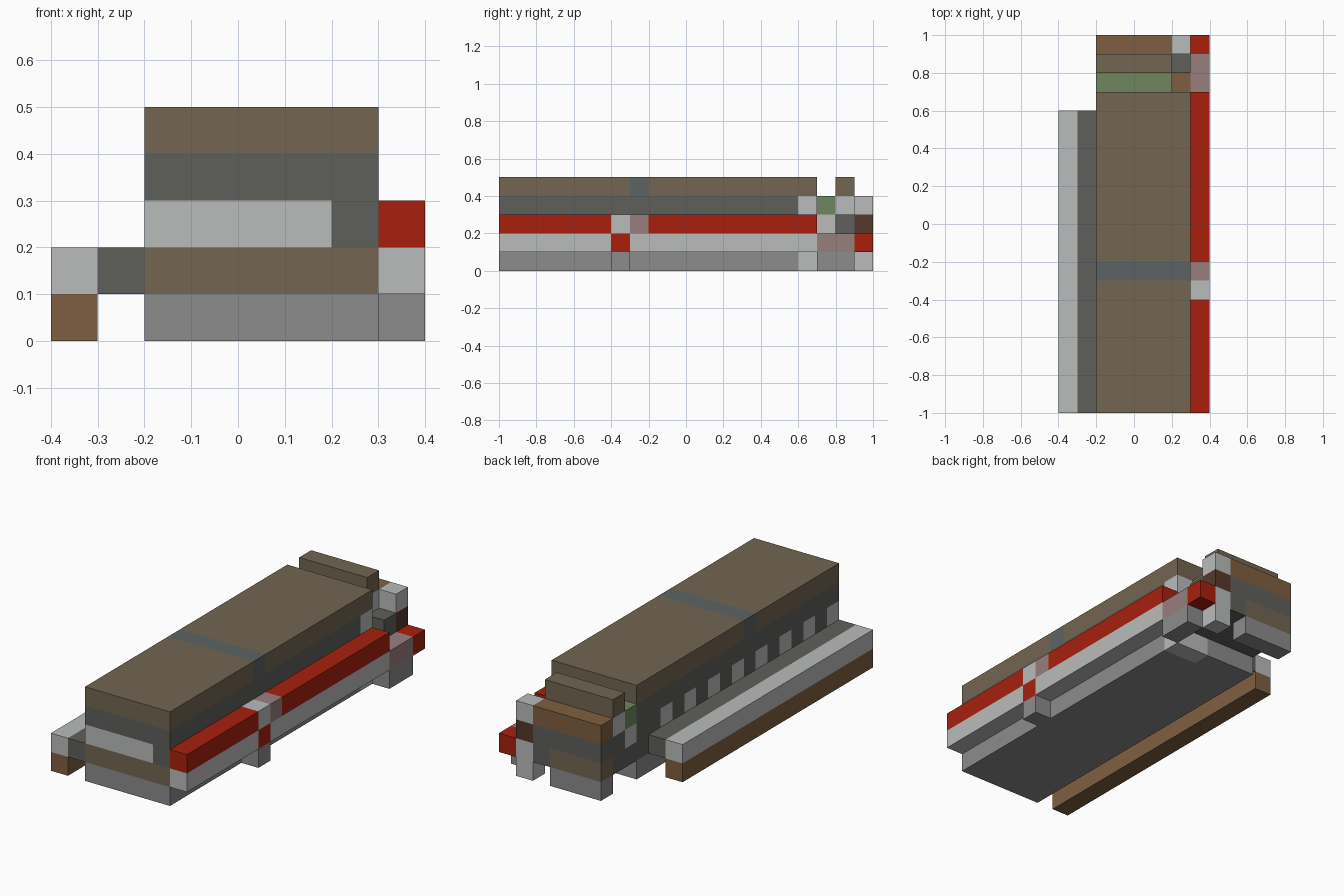
import bpy

cube = bpy.data.objects.get("Cube")
if cube:
    bpy.data.objects.remove(cube)

CELL = 0.1  # every part sits on a grid of small cubes


def material(name, hex_code):
    rgb = []
    for i in range(0, 6, 2):
        c = int(hex_code[i:i + 2], 16) / 255
        rgb.append(c / 12.92 if c <= 0.04045 else ((c + 0.055) / 1.055) ** 2.4)
    mat = bpy.data.materials.new(name)
    mat.use_nodes = True
    color = (*rgb, 1.0)
    mat.diffuse_color = color
    mat.node_tree.nodes["Principled BSDF"].inputs["Base Color"].default_value = color
    return mat


olive = material("olive_brown", "736652")
dark = material("dark_grey", "5F605B")
light = material("light_grey", "BABCBB")
grey = material("mid_grey", "8C8C8C")
brown = material("wood_brown", "7F5F41")
umber = material("dark_brown", "55392B")
red = material("red", "A8200D")
pink = material("dusty_pink", "997F7F")
green = material("moss_green", "6F875F")
slate = material("slate_grey", "5C6464")


def box(name, mat, x, y, z):
    """Box from cell ranges: x from the right edge, y from the front, z from the ground."""
    spans = (x, y, z)
    start = (-4, -10, 0)
    size = [(s[1] - s[0]) * CELL for s in spans]
    mid = [((s[0] + s[1]) / 2 + o) * CELL for s, o in zip(spans, start)]
    bpy.ops.mesh.primitive_cube_add(size=1, location=mid)
    obj = bpy.context.object
    obj.name = name
    for v in obj.data.vertices:
        v.co = [c * s for c, s in zip(v.co, size)]
    obj.data.materials.append(mat)
    return obj


# Shared cell ranges
layer = [(k, k + 1) for k in range(5)]
ground, low, middle, high, top = layer
body = (2, 7)
tail = (2, 6)
corner = (6, 7)
rail = (7, 8)
hull = (0, 17)
bench = (0, 16)
gap, bar, end = (17, 18), (18, 19), (19, 20)
last_row = (16, 17)

# Main body, layer by layer
box("body_base", grey, body, bench, ground)
box("base_rear", grey, (2, 5), last_row, ground)
box("base_rear_light", light, (5, 7), last_row, ground)
box("lower_body", olive, body, bench, low)
box("lower_body_rear", dark, body, last_row, low)
box("window_core", dark, (3, 7), (1, 17), middle)
box("front_window", light, tail, (0, 1), middle)
box("front_post", dark, corner, (0, 1), middle)
box("upper_body", dark, body, bench, high)
box("upper_rear", dark, tail, last_row, high)
box("upper_rear_light", light, corner, last_row, high)

# Alternating windows along the right wall
for j in range(1, 17):
    is_window = j % 2 == 0 and j < 16
    box("side_window" if is_window else "side_pillar",
        light if is_window else dark, (2, 3), (j, j + 1), middle)

# Roof with a cross band
box("roof_front", olive, body, (0, 7), top)
box("roof_band", slate, body, (7, 8), top)
box("roof_rear", olive, body, (8, 17), top)

# Ledge along the right side
box("ledge_inner", dark, (1, 2), bench, low)
box("ledge_top", light, (0, 1), bench, low)
box("ledge_bottom", brown, (0, 1), bench, ground)

# Red rail along the left side
box("rail_front", red, rail, (0, 6), middle)
box("rail_joint", light, rail, (6, 7), middle)
box("rail_joint_pink", pink, rail, (7, 8), middle)
box("rail_rear", red, rail, (8, 17), middle)
box("rail_sill_front", light, rail, (0, 6), low)
box("rail_bracket", red, rail, (6, 7), low)
box("rail_sill_rear", light, rail, (7, 17), low)
box("rail_foot", grey, rail, (6, 7), ground)

# Rear coupling
box("rear_step", pink, rail, (17, 19), low)
box("rear_wheel", grey, rail, (17, 19), ground)
box("rear_hook", red, rail, end, low)
box("coupling_floor", dark, tail, (17, 19), low)
box("coupling_block", brown, corner, gap, low)
box("coupling_side", dark, corner, bar, low)
box("coupling_wall", light, tail, gap, middle)
box("coupling_cover", green, tail, gap, high)
box("bar_core", dark, body, bar, middle)
box("bar_neck", light, tail, bar, high)
box("rear_bar", olive, tail, bar, top)

# Tail panel and its corner post
box("tail_top", brown, tail, end, high)
box("tail_middle", dark, tail, end, middle)
box("tail_low", olive, (2, 5), end, low)
box("tail_low_side", dark, (5, 6), end, low)
box("tail_foot", grey, (2, 5), end, ground)
for name, mat, z in (("post_cap", light, high), ("post_band", umber, middle),
                     ("post_lower", light, low), ("post_foot", light, ground)):
    box(name, mat, corner, end, z)
